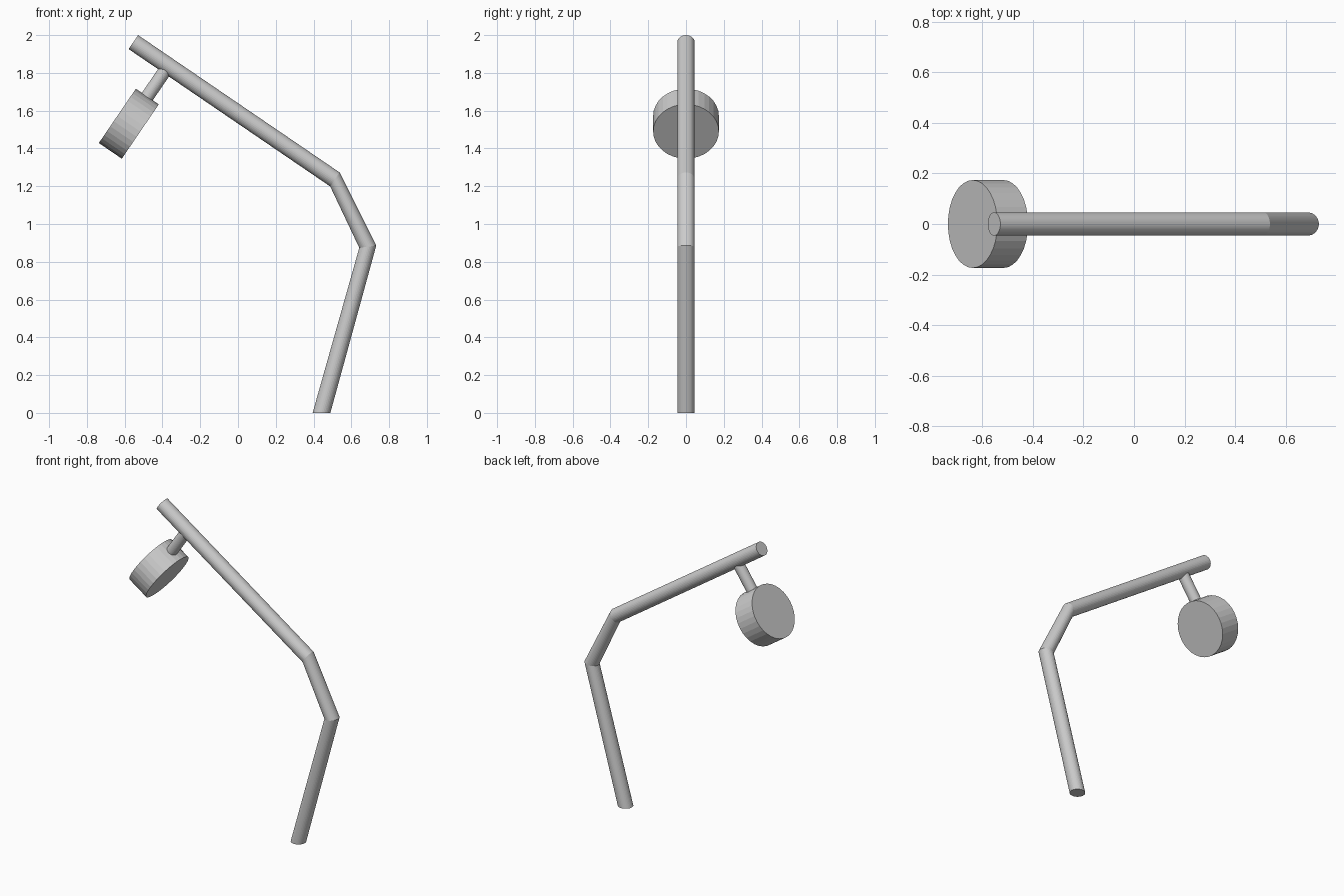
import bpy, bmesh, math
from mathutils import Vector

if "Cube" in bpy.data.objects:
    bpy.data.objects.remove(bpy.data.objects["Cube"])

SIDES = 32


def make_object(name, bm):
    bmesh.ops.recalc_face_normals(bm, faces=bm.faces[:])
    mesh = bpy.data.meshes.new(name)
    bm.to_mesh(mesh)
    bm.free()
    obj = bpy.data.objects.new(name, mesh)
    bpy.context.collection.objects.link(obj)
    return obj


def mitred_tube(name, sections, radius):
    """Sweep through cuts in the XZ plane; each cut is (centre x, z, half-width x, z)."""
    bm = bmesh.new()
    rings = []
    for cx, cz, hx, hz in sections:
        ring = []
        for i in range(SIDES):
            a = math.tau * i / SIDES
            c, s = math.cos(a), math.sin(a)
            ring.append(bm.verts.new((cx + hx * c, radius * s, cz + hz * c)))
        rings.append(ring)
    for r0, r1 in zip(rings, rings[1:]):
        for i in range(SIDES):
            j = (i + 1) % SIDES
            bm.faces.new((r0[i], r0[j], r1[j], r1[i]))
    bm.faces.new(rings[0])
    bm.faces.new(rings[-1])
    return make_object(name, bm)


def cylinder(name, start, end, radius):
    """Straight cylinder between two points."""
    axis = end - start
    side = Vector((0, 1, 0)).cross(axis).normalized() * radius
    cuts = [(p.x, p.z, side.x, side.z) for p in (start, end)]
    return mitred_tube(name, cuts, radius)


# Bent pole: flat foot, two mitred bends, square-cut tip
mitred_tube("bent_pole", [
    (0.442, 0.0, 0.047, 0.0),
    (0.687, 0.880, 0.045, 0.006),
    (0.513, 1.236, 0.025, 0.037),
    (-0.554, 1.963, 0.025, 0.037),
], 0.046)

# Head and stem share the direction of the long arm
along = Vector((0.826, 0, -0.563)).normalized()
down = Vector((along.z, 0, -along.x))
head_centre = Vector((-0.578, 0, 1.531))

# Round lamp head, its axis parallel to the arm
cylinder("lamp_head", head_centre - along * 0.0735, head_centre + along * 0.0735, 0.174)

# Short stem joining the arm to the head
cylinder("head_stem", head_centre - down * 0.36, head_centre - down * 0.155, 0.035)
